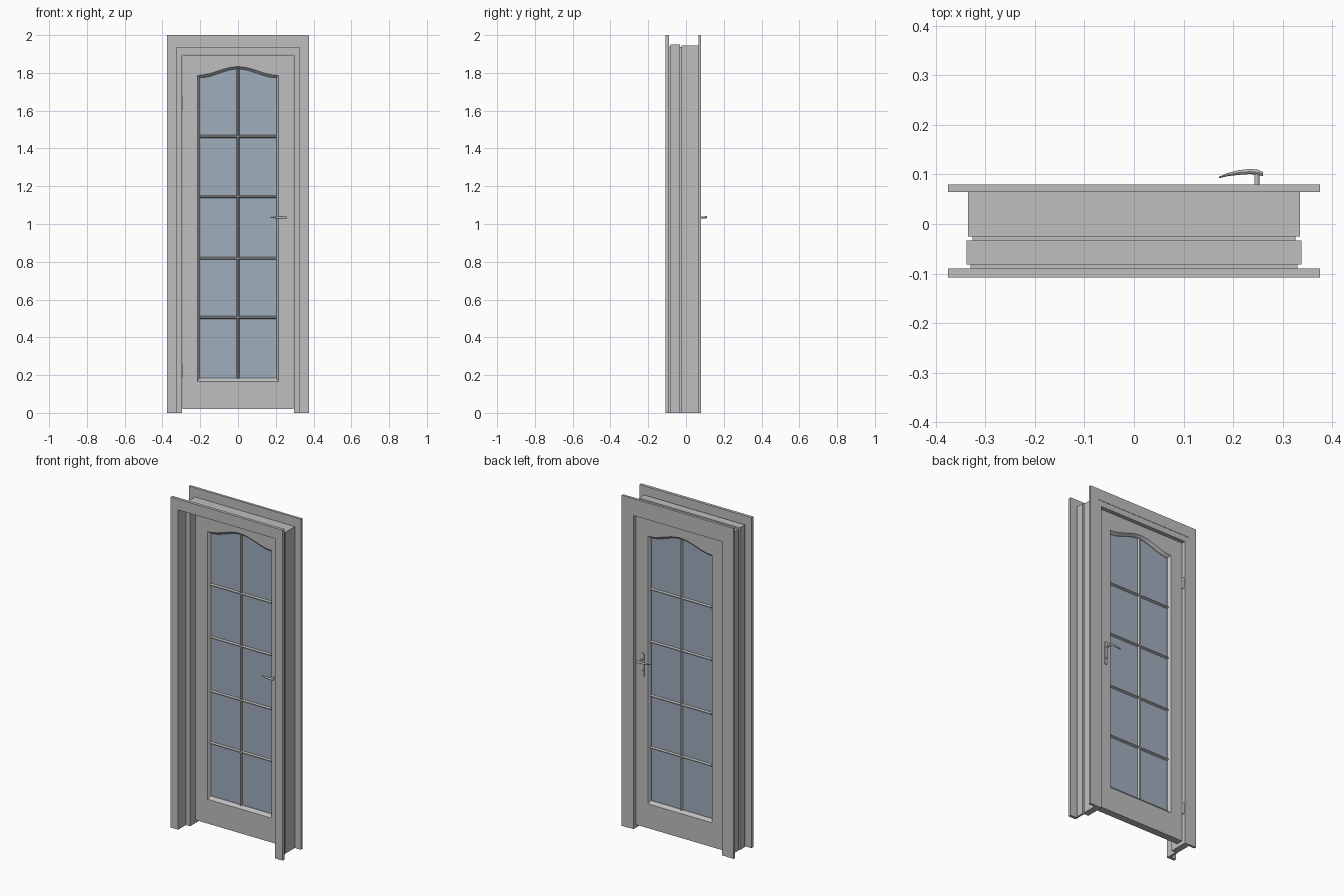
import bpy, bmesh, math
from mathutils import Vector

if "Cube" in bpy.data.objects:
    bpy.data.objects.remove(bpy.data.objects["Cube"])


def material(name, rgb):
    m = bpy.data.materials.new(name)
    m.use_nodes = True
    m.diffuse_color = (*rgb, 1)
    m.node_tree.nodes["Principled BSDF"].inputs["Base Color"].default_value = (*rgb, 1)
    return m


GREY = material("light grey", (0.52, 0.52, 0.52))
BLUE = material("glass blue", (0.35, 0.42, 0.51))


def finish(name, bm, mat, smooth=False):
    bmesh.ops.recalc_face_normals(bm, faces=bm.faces)
    me = bpy.data.meshes.new(name)
    bm.to_mesh(me)
    bm.free()
    me.materials.append(mat)
    ob = bpy.data.objects.new(name, me)
    bpy.context.collection.objects.link(ob)
    if smooth:
        bpy.ops.object.select_all(action="DESELECT")
        ob.select_set(True)
        bpy.context.view_layer.objects.active = ob
        bpy.ops.object.shade_smooth_by_angle(angle=math.radians(35))
    return ob


def prism(name, outline, y0, y1, mat=GREY, smooth=False):
    """Extrude an x-z outline from y0 to y1."""
    bm = bmesh.new()
    face = bm.faces.new([bm.verts.new((x, y0, z)) for x, z in outline])
    ext = bmesh.ops.extrude_face_region(bm, geom=[face])["geom"]
    verts = [v for v in ext if isinstance(v, bmesh.types.BMVert)]
    bmesh.ops.translate(bm, vec=(0, y1 - y0, 0), verts=verts)
    return finish(name, bm, mat, smooth)


def u_frame(name, ox, oz, ix, iz, y0, y1):
    """Two posts and a head in one piece."""
    prism(name, [(-ox, 0), (-ox, oz), (ox, oz), (ox, 0),
                 (ix, 0), (ix, iz), (-ix, iz), (-ix, 0)], y0, y1)


def rod(name, centre, radius, depth, axis):
    bm = bmesh.new()
    bmesh.ops.create_cone(bm, cap_ends=True, segments=16, radius1=radius,
                          radius2=radius, depth=depth)
    turn = Vector((0, 0, 1)).rotation_difference(Vector(axis)).to_matrix()
    bmesh.ops.transform(bm, matrix=turn.to_4x4(), verts=bm.verts)
    bmesh.ops.translate(bm, vec=centre, verts=bm.verts)
    return finish(name, bm, GREY, True)


# Fixed frame: casings on both sides and stepped jamb lining
u_frame("front_casing", 0.375, 2.0, 0.325, 1.935, -0.108, -0.09)
u_frame("casing_tongue", 0.33, 1.94, 0.325, 1.935, -0.09, -0.082)
u_frame("jamb_extension", 0.338, 1.95, 0.325, 1.935, -0.082, -0.033)
u_frame("jamb_groove", 0.326, 1.936, 0.297, 1.897, -0.034, -0.024)
u_frame("main_jamb", 0.335, 1.945, 0.297, 1.897, -0.025, 0.078)
u_frame("back_casing", 0.375, 2.0, 0.322, 1.932, 0.065, 0.08)

# Door leaf: one loop of rings round the arched opening
FRONT, BACK = 0.015, 0.058
MID = (FRONT + BACK) / 2
STEPS = 32


def opening(half, bottom, spring, rise):
    pts = [(-half, bottom), (half, bottom)]
    for i in range(STEPS + 1):
        t = 1 - 2 * i / STEPS
        pts.append((half * t, spring + rise * (0.5 + 0.5 * math.cos(math.pi * t))))
    return pts


outer = opening(0.294, 0.02, 1.894, 0)
rim = opening(0.215, 0.167, 1.787, 0.046)
inner = opening(0.203, 0.184, 1.774, 0.046)
bm = bmesh.new()
rings = [[bm.verts.new((x, y, z)) for x, z in pts] for pts, y in (
    (outer, FRONT), (rim, FRONT), (inner, MID - 0.006),
    (inner, MID + 0.006), (rim, BACK), (outer, BACK))]
for k, a in enumerate(rings):
    b = rings[(k + 1) % len(rings)]
    for i in range(len(a)):
        j = (i + 1) % len(a)
        bm.faces.new((a[i], a[j], b[j], b[i]))
finish("door_leaf", bm, GREY, True)

# Glazing and glazing bars
prism("glass_pane", inner, MID - 0.003, MID + 0.003, BLUE)


def glazing_bar(name, centre, length, upright):
    """Bar with sloped sides and a flat nose on both faces."""
    profile = [(-0.007, -0.006), (-0.003, -0.014), (0.003, -0.014),
               (0.007, -0.006), (0.007, 0.006), (0.003, 0.014),
               (-0.003, 0.014), (-0.007, 0.006)]
    bm = bmesh.new()
    ends = []
    for s in (-length / 2, length / 2):
        ends.append([bm.verts.new((w, MID + d, centre + s) if upright
                                  else (s, MID + d, centre + w)) for w, d in profile])
        bm.faces.new(ends[-1])
    for i in range(len(profile)):
        j = (i + 1) % len(profile)
        bm.faces.new((ends[0][i], ends[0][j], ends[1][j], ends[1][i]))
    finish(name, bm, GREY)


glazing_bar("upright_bar", 1.0, 1.636, True)
for n, z in enumerate((0.505, 0.818, 1.145, 1.463)):
    glazing_bar(f"cross_bar_{n + 1}", z, 0.408, False)

# Handles: rounded plate, spindle, curved lever and lock details on each face
HX, HZ = 0.248, 1.035


def lever(name, place):
    path = [(0.172, 0.094, 0.002), (0.19, 0.1, 0.004), (0.212, 0.104, 0.006),
            (0.235, 0.106, 0.0065), (0.25, 0.104, 0.007), (0.26, 0.101, 0.005)]
    bm = bmesh.new()
    loops = []
    for x, y, r in path:
        loops.append([bm.verts.new((x, place(y + r * 0.8 * math.sin(a)), HZ + r * math.cos(a)))
                      for a in (math.tau * i / 12 for i in range(12))])
    for a, b in zip(loops, loops[1:]):
        for i in range(12):
            j = (i + 1) % 12
            bm.faces.new((a[i], a[j], b[j], b[i]))
    bm.faces.new(loops[0])
    bm.faces.new(loops[-1])
    finish(name, bm, GREY, True)


plate = [(HX + 0.011 * math.cos(a), (1.062 if i < 9 else 0.94) + 0.011 * math.sin(a))
         for i, a in enumerate(math.pi * (k if k < 9 else k - 1) / 8 for k in range(18))]
for side, place in (("back", lambda y: y), ("front", lambda y: 2 * MID - y)):
    prism(side + "_handle_plate", plate, place(BACK - 0.001), place(BACK + 0.006), GREY, True)
    rod(side + "_spindle", (HX, place(0.079), HZ), 0.005, 0.044, (0, 1, 0))
    lever(side + "_lever", place)
    rod(side + "_lock_cylinder", (HX, place(0.063), 0.968), 0.005, 0.008, (0, 1, 0))
    for z in (1.064, 0.938):
        rod(side + "_plate_screw", (HX, place(0.063), z), 0.003, 0.006, (0, 1, 0))

# Hinges on the hanging side
for name, z in (("lower_hinge", 0.22), ("upper_hinge", 1.64)):
    rod(name, (-0.296, 0.064, z), 0.007, 0.065, (0, 0, 1))
